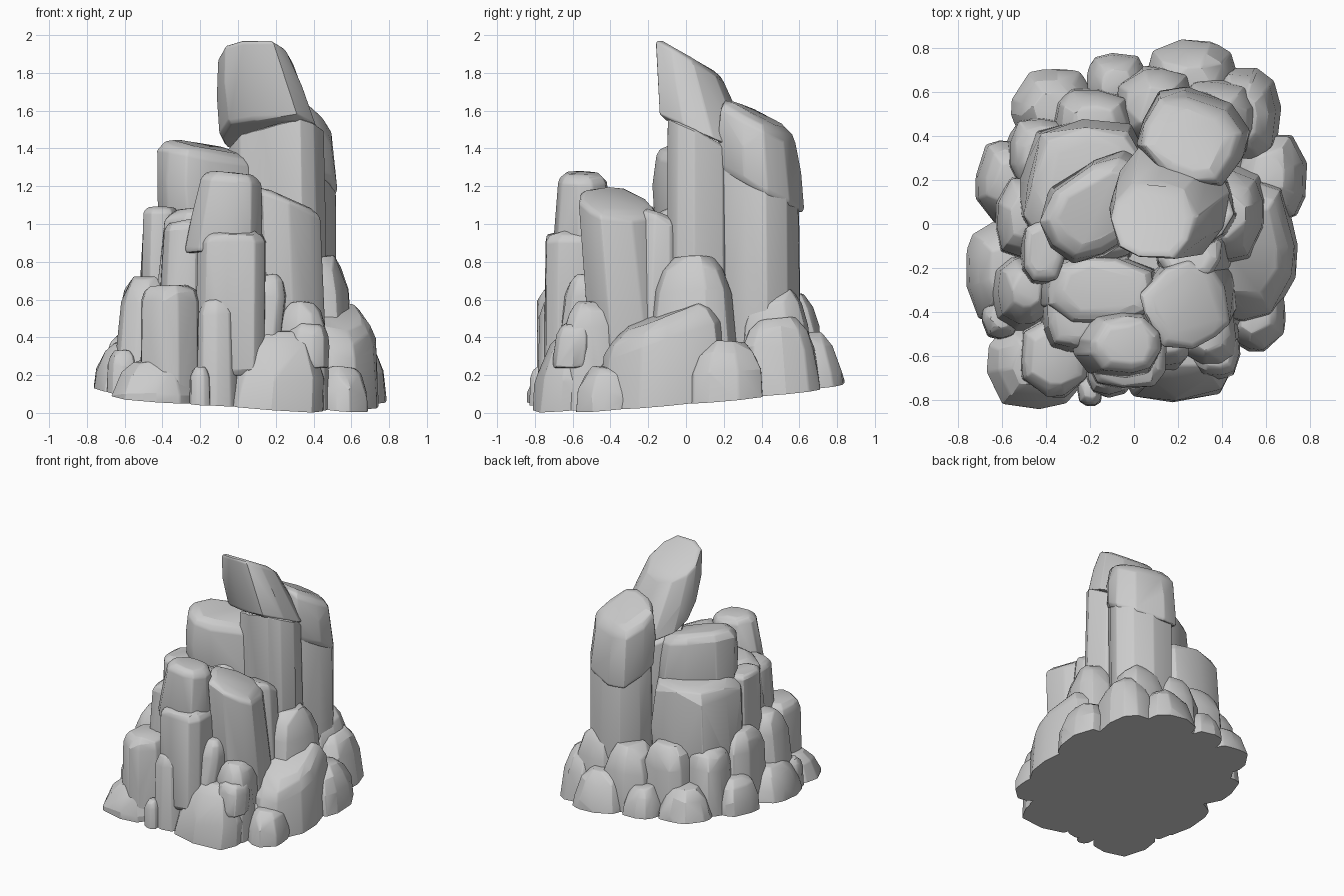
import bpy, bmesh, math, random
from mathutils import Vector, Matrix

if "Cube" in bpy.data.objects:
    bpy.data.objects.remove(bpy.data.objects["Cube"], do_unlink=True)

rng = random.Random(7)
stone = bpy.data.materials.new("grey_stone")
stone.use_nodes = True
stone.diffuse_color = (0.6, 0.6, 0.6, 1)
stone.node_tree.nodes["Principled BSDF"].inputs["Base Color"].default_value = (0.6, 0.6, 0.6, 1)

# The whole formation is sliced by one gently tilted ground plane
GROUND = Vector((0, 0, 0.1))
GROUND_NORMAL = Vector((0.073, -0.09, 1)).normalized()


def rock(name, base, top, size, taper=0.85, slope=(0, 0), under=(0, 0), turn=0, sides=10, bulge=0.3, crest=0.7):
    """Chipped stone: jittered rings from base to top, hulled, bevelled and sliced."""
    base, top = Vector(base), Vector(top)
    height = top.z - base.z
    edge = min(bulge * min(size), height * 0.45) / height
    spin = Matrix.Rotation(math.radians(turn), 2)
    phase = rng.uniform(0, math.tau)
    angles = [phase + math.tau * (i + rng.uniform(-0.22, 0.22)) / sides for i in range(sides)]
    rings = ((0, 0.94), (edge * 0.6, 1), (0.5, 1.02), (1 - edge, 1), (1 - edge * 0.35, (1 + crest) / 2 + 0.05), (1, crest))
    bm = bmesh.new()
    for t, scale in rings:
        centre = base.lerp(top, t)
        radius = scale * (1 + (taper - 1) * t) * 1.05
        for a in angles:
            c, s = math.cos(a), math.sin(a)
            square = (abs(c) ** 3 + abs(s) ** 3) ** (-1 / 3)
            r = radius * square * rng.uniform(0.94, 1.02)
            p = spin @ Vector((c * size[0] * r, s * size[1] * r))
            tilt = [u + (v - u) * t for u, v in zip(under, slope)]
            chip = rng.uniform(-0.1, 0.1) * edge * height
            z = centre.z + p.x * tilt[0] + p.y * tilt[1] + chip
            bm.verts.new((centre.x + p.x, centre.y + p.y, z))
    hull = bmesh.ops.convex_hull(bm, input=bm.verts)
    bmesh.ops.delete(bm, geom=list(set(hull["geom_interior"] + hull["geom_unused"])), context='VERTS')
    bmesh.ops.dissolve_limit(bm, angle_limit=math.radians(7), verts=bm.verts, edges=bm.edges)
    sharp = [e for e in bm.edges if e.calc_face_angle(0) > math.radians(24)]
    bmesh.ops.bevel(bm, geom=sharp, offset=0.01, segments=2, profile=0.5, affect='EDGES', clamp_overlap=True)
    cut = bmesh.ops.bisect_plane(bm, geom=bm.verts[:] + bm.edges[:] + bm.faces[:], plane_co=GROUND,
                                 plane_no=GROUND_NORMAL, clear_inner=True)
    rim = [g for g in cut["geom_cut"] if isinstance(g, bmesh.types.BMEdge)]
    if rim:
        bmesh.ops.holes_fill(bm, edges=rim, sides=0)
    bmesh.ops.recalc_face_normals(bm, faces=bm.faces)
    mesh = bpy.data.meshes.new(name)
    bm.to_mesh(mesh)
    bm.free()
    mesh.materials.append(stone)
    obj = bpy.data.objects.new(name, mesh)
    bpy.context.collection.objects.link(obj)
    bpy.ops.object.select_all(action='DESELECT')
    obj.select_set(True)
    bpy.context.view_layer.objects.active = obj
    bpy.ops.object.shade_smooth_by_angle(angle=math.radians(20))


def boulder(name, x, y, rx, ry, top, lean=(0, 0), **shape):
    """Domed ground boulder that starts below the slice."""
    rock(name, (x, y, -0.1), (x + lean[0], y + lean[1], top), (rx, ry),
         **{"taper": 0.85, "bulge": 0.9, "crest": 0.55, **shape})


# Solid heart hidden under the boulders
boulder("core", 0, -0.03, 0.6, 0.62, 0.54, taper=0.8, sides=14, bulge=0.4)

# Outer ring of low boulders
boulder("back_boulder", 0.26, 0.64, 0.22, 0.22, 0.41, lean=(0, -0.03))
boulder("back_left_boulder", 0.51, 0.52, 0.17, 0.21, 0.5, lean=(-0.03, -0.04))
boulder("left_boulder", 0.63, 0.21, 0.17, 0.21, 0.37, lean=(-0.03, 0))
boulder("left_large_boulder", 0.5, -0.12, 0.25, 0.34, 0.52, slope=(-0.1, 0.4), bulge=0.5, crest=0.7)
boulder("left_front_boulder", 0.55, -0.42, 0.14, 0.16, 0.24)
boulder("front_boulder", 0.18, -0.59, 0.28, 0.24, 0.42, lean=(0.04, 0.03), taper=0.75)
boulder("front_pebble", -0.2, -0.76, 0.06, 0.07, 0.24)
boulder("front_right_boulder", -0.45, -0.64, 0.22, 0.21, 0.27)
boulder("right_boulder", -0.64, -0.21, 0.16, 0.24, 0.37, lean=(0.06, 0))
boulder("right_back_boulder", -0.59, 0.19, 0.16, 0.2, 0.42, lean=(0.04, 0))
boulder("back_right_boulder", -0.38, 0.54, 0.2, 0.19, 0.4, lean=(0.02, -0.03))
boulder("back_small_boulder", -0.08, 0.65, 0.14, 0.15, 0.37, lean=(0, -0.02))
boulder("side_pebble", -0.61, -0.42, 0.09, 0.11, 0.33)

# Second ring of taller blocks
boulder("front_right_block", -0.36, -0.61, 0.16, 0.18, 0.67, taper=0.92, bulge=0.5, crest=0.7)
boulder("right_block", -0.53, -0.33, 0.15, 0.18, 0.71, taper=0.75, lean=(0.04, 0.03))
boulder("front_slab", -0.11, -0.65, 0.11, 0.14, 0.62)
boulder("leaning_slab", 0.06, -0.6, 0.12, 0.13, 0.73, lean=(0.1, 0.08))
boulder("front_left_block", 0.34, -0.5, 0.14, 0.16, 0.58)
rock("front_chip", (0.36, -0.6, 0.24), (0.37, -0.58, 0.47), (0.12, 0.11), bulge=0.6)
boulder("left_block", 0.43, 0.04, 0.2, 0.26, 0.82, taper=0.7)
boulder("back_left_block", 0.37, 0.47, 0.2, 0.2, 0.64)
boulder("back_block", 0.1, 0.53, 0.19, 0.19, 0.62)
boulder("back_right_block", -0.18, 0.45, 0.2, 0.18, 0.68)
boulder("right_back_block", -0.42, 0.31, 0.16, 0.19, 0.66)
boulder("right_inner_block", -0.49, 0.03, 0.15, 0.2, 0.7)

# Front stack of columns
rock("front_lower_column", (-0.04, -0.57, 0.2), (-0.03, -0.57, 0.96), (0.18, 0.18), taper=0.97)
rock("front_upper_column", (-0.08, -0.54, 0.85), (-0.03, -0.55, 1.27), (0.2, 0.16), taper=0.74, slope=(-0.1, 0))
rock("front_side_column", (-0.3, -0.44, 0.3), (-0.28, -0.42, 1.02), (0.13, 0.16), slope=(0.2, 0))
rock("middle_column", (-0.17, -0.3, 0.4), (-0.15, -0.3, 1.09), (0.27, 0.17), slope=(0.1, 0))
rock("right_thin_column", (-0.42, -0.13, 0.4), (-0.41, -0.12, 1.09), (0.1, 0.15), taper=0.9)
rock("left_front_column", (0.27, -0.29, 0.2), (0.24, -0.37, 1.13), (0.2, 0.2), taper=0.95,
     slope=(-0.4, -0.15), turn=32, bulge=0.2)
rock("left_inner_column", (0.27, -0.13, 0.4), (0.25, -0.12, 1.05), (0.17, 0.16), taper=0.8, slope=(0, -0.35))

# Right stack of broad blocks
rock("right_lower_stack", (-0.22, 0.14, 0.4), (-0.2, 0.14, 1.1), (0.3, 0.33), taper=0.93)
rock("right_upper_stack", (-0.14, 0.08, 1), (-0.16, 0.07, 1.41), (0.29, 0.2),
     taper=0.87, slope=(-0.2, 0.05), turn=30)

# Main spire with its slanted joint and leaning crown
rock("spire_front", (0.22, 0.11, 0.3), (0.2, 0.11, 1.45), (0.25, 0.17), taper=1, slope=(0.1, -0.55),
     turn=-22, bulge=0.12)
rock("spire_back", (0.28, 0.4, 0.3), (0.28, 0.39, 1.24), (0.22, 0.2), taper=0.98, slope=(0, -0.55),
     turn=-22, bulge=0.12)
rock("spire_shoulder", (0.27, 0.4, 1.17), (0.26, 0.38, 1.58), (0.24, 0.2), taper=0.88,
     slope=(-0.1, -0.5), under=(0, -0.55), turn=-22)
rock("crown", (0.17, 0.12, 1.46), (0.08, 0.01, 1.89), (0.26, 0.24), taper=0.7,
     slope=(0, -0.58), under=(0, -0.4), turn=-15, bulge=0.15, crest=0.8)
